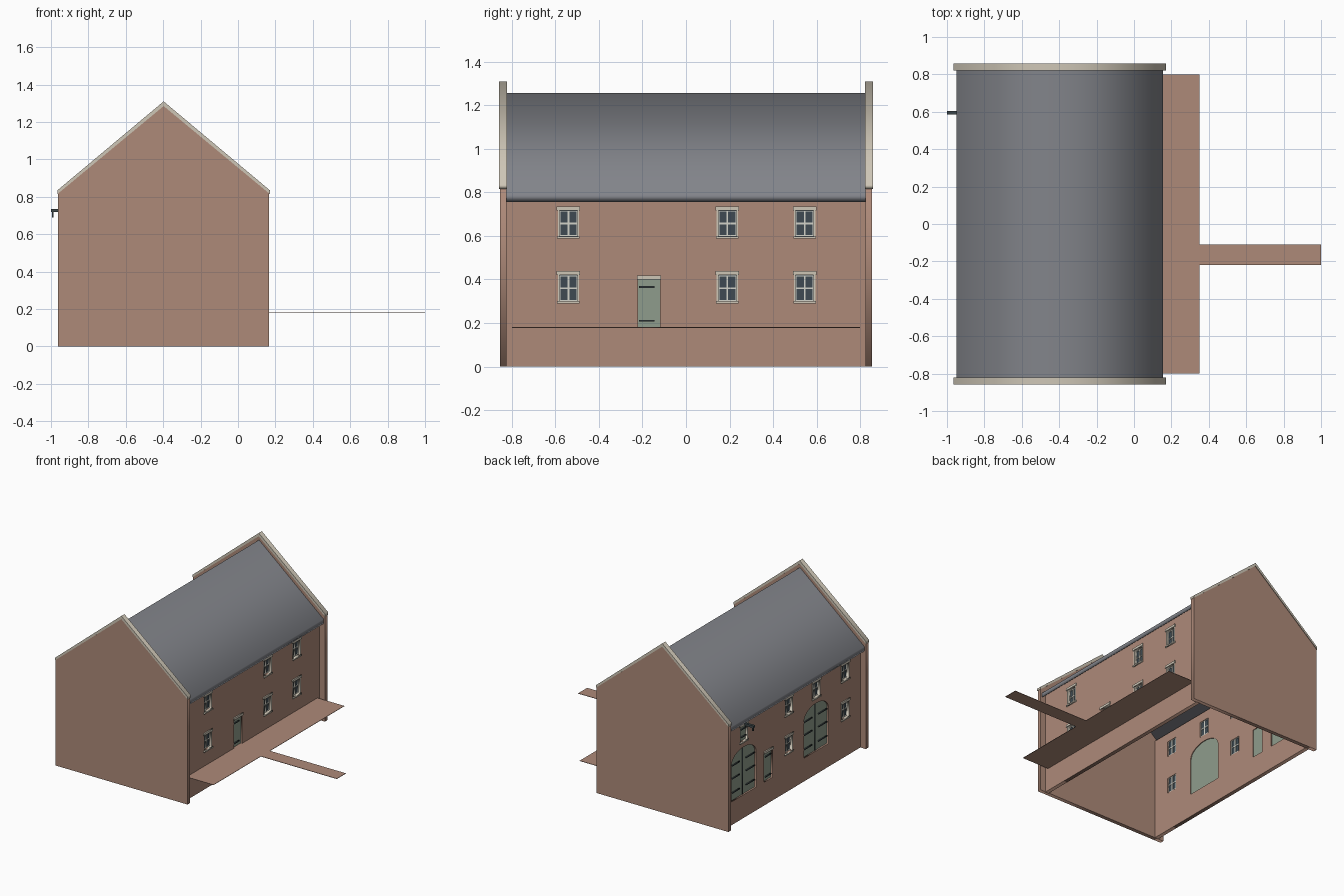
import bpy, math
from mathutils import Matrix

if "Cube" in bpy.data.objects:
    bpy.data.objects.remove(bpy.data.objects["Cube"])


def material(name, *rgb):
    lin = [(c / 255 / 12.92) if c < 11 else ((c / 255 + 0.055) / 1.055) ** 2.4 for c in rgb]
    m = bpy.data.materials.new(name)
    m.use_nodes = True
    m.diffuse_color = (*lin, 1)
    m.node_tree.nodes["Principled BSDF"].inputs["Base Color"].default_value = (*lin, 1)
    return m


BRICK = material("brick", 174, 138, 121)
SLATE = material("slate", 130, 132, 138)
STONE = material("pale stone", 206, 198, 182)
GREEN = material("green paint", 143, 156, 140)
GLASS = material("dark glass", 62, 74, 82)
IRON = material("iron", 62, 72, 74)
FRAME = material("window paint", 212, 212, 202)

MID = -0.3975       # centre line of the house
HALF = 0.5175       # centre line to outer wall face
THICK = 0.03
# Local (u, v, w) to world: side panels lie in y-z, end panels in x-z, slabs in x-y
SIDE = Matrix(((0, 0, 1, 0), (1, 0, 0, 0), (0, 1, 0, 0), (0, 0, 0, 1)))
END = Matrix(((1, 0, 0, 0), (0, 0, -1, 0), (0, 1, 0, 0), (0, 0, 0, 1)))
FLAT = Matrix.Identity(4)


def panel(name, loops, plane, offset, thick, mat):
    """Flat panel from an outline plus hole outlines, centred on offset."""
    curve = bpy.data.curves.new(name, 'CURVE')
    curve.dimensions = '2D'
    curve.fill_mode = 'BOTH'
    curve.extrude = thick / 2
    for pts in loops:
        sp = curve.splines.new('POLY')
        sp.points.add(len(pts) - 1)
        for p, (u, v) in zip(sp.points, pts):
            p.co = (u, v, 0, 1)
        sp.use_cyclic_u = True
    tmp = bpy.data.objects.new(name, curve)
    bpy.context.collection.objects.link(tmp)
    mesh = bpy.data.meshes.new_from_object(
        tmp.evaluated_get(bpy.context.evaluated_depsgraph_get()))
    bpy.data.objects.remove(tmp)
    mesh.transform(plane @ Matrix.Translation((0, 0, offset)))
    mesh.materials.clear()
    mesh.materials.append(mat)
    ob = bpy.data.objects.new(name, mesh)
    bpy.context.collection.objects.link(ob)
    return ob


def rect(u0, u1, v0, v1):
    return [(u0, v0), (u1, v0), (u1, v1), (u0, v1)]


def arch(y, half, base, spring, crown):
    top = [(y + half * math.cos(math.pi * i / 16),
            spring + (crown - spring) * math.sin(math.pi * i / 16)) for i in range(17)]
    return [(y - half, base), (y + half, base)] + top


def on_wall(name, side, loops, back, front, mat):
    """Panel on a long wall between two depths from its outer face."""
    panel(name, loops, SIDE, MID + side * (HALF + (back + front) / 2), front - back, mat)


def strap(side, y0, y1, z):
    on_wall("hinge_strap", side, [rect(min(y0, y1), max(y0, y1), z - .004, z + .004)],
            -.012, -.004, IRON)


def lintel(side, y, half, z):
    on_wall("lintel", side, [rect(y - half, y + half, z, z + .018)], -.02, .008, STONE)


def surround(side, y, z):
    """Stone head, sill and jambs; returns the wall opening."""
    lintel(side, y, .054, z + .12)
    on_wall("sill", side, [rect(y - .052, y + .052, z - .01, z)], -.02, .01, STONE)
    on_wall("jambs", side, [rect(y - .049, y + .049, z, z + .12),
                            rect(y - .041, y + .041, z, z + .1199)], -.025, .002, STONE)
    return rect(y - .045, y + .045, z, z + .12)


def window(side, y, z):
    hole = surround(side, y, z)
    on_wall("window_glass", side, [rect(y - .043, y + .043, z, z + .12)], -.024, -.018, GLASS)
    panes = [rect(y + a, y + a + .033, z + b, z + b + .05)
             for a in (-.037, .004) for b in (.006, .064)]
    on_wall("window_bars", side, [rect(y - .041, y + .041, z + .002, z + .118)] + panes,
            -.028, -.012, FRAME)
    return hole


def single_door(side, y):
    lintel(side, y, .056, .40)
    hole = rect(y - .05, y + .05, .18, .40)
    on_wall("door", side, [hole], -.024, -.012, GREEN)
    for z in (.21, .365):
        strap(side, y - .045, y + .025, z)
    return hole


def double_door(side, y):
    hole = arch(y, .15, .18, .46, .55)
    on_wall("arched_door", side, [hole], -.024, -.012, GREEN)
    on_wall("door_seam", side, [rect(y - .003, y + .003, .18, .54)], -.012, -.009, IRON)
    for z in (.24, .35, .45):
        for s in (-1, 1):
            strap(side, y + s * .145, y + s * .04, z)
    return hole


# Long walls with their openings
holes = {1: [], -1: []}
LOW, HIGH = .30, .597
for y in (-.54, .19, .545):
    holes[1] += [window(1, y, LOW), window(1, y, HIGH)]
holes[1].append(single_door(1, -.17))

for y in (-.64, .05):
    holes[-1] += [window(-1, y, LOW), window(-1, y, HIGH)]
holes[-1] += [window(-1, -.285, HIGH), single_door(-1, .3),
              double_door(-1, -.285), double_door(-1, .6), surround(-1, .6, HIGH)]

# Loading hatch and hoist above the double door
on_wall("loading_hatch", -1, [rect(.557, .643, HIGH, HIGH + .12)], -.024, -.012, GREEN)
for z in (HIGH + .03, HIGH + .09):
    strap(-1, .56, .62, z)
panel("hoist_beam", [rect(-1, -.91, .718, .735)], END, -.595, .02, IRON)
panel("hoist_hook", [rect(-.994, -.986, .69, .72)], END, -.595, .008, IRON)

for side, name in ((1, "left_wall"), (-1, "right_wall")):
    on_wall(name, side, [rect(-.83, .83, 0, .785)] + holes[side], -THICK, 0, BRICK)

# Gable ends with stone copings
gable = [(-.962, 0), (.167, 0), (.167, .82), (MID, 1.29), (-.962, .82)]
coping = [(-.965, .815), (-.965, .835), (MID, 1.31), (.17, .835), (.17, .815), (MID, 1.285)]
for s, name in ((1, "front"), (-1, "back")):
    panel(name + "_gable", [gable], END, s * .84, .03, BRICK)
    panel(name + "_coping", [coping], END, s * .84, .038, STONE)

# Slate roof, open underneath
roof = [(-.95, .755), (-.95, .79), (MID, 1.255), (.155, .79), (.155, .755), (MID, 1.22)]
panel("roof", [roof], END, 0, 1.65, SLATE)

# Raised terrace and path
terrace = [(.11, -.8), (.35, -.8), (.35, -.22), (1, -.22), (1, -.11), (.35, -.11),
           (.35, .8), (.11, .8)]
panel("terrace_path", [terrace], FLAT, .179, .003, BRICK)
